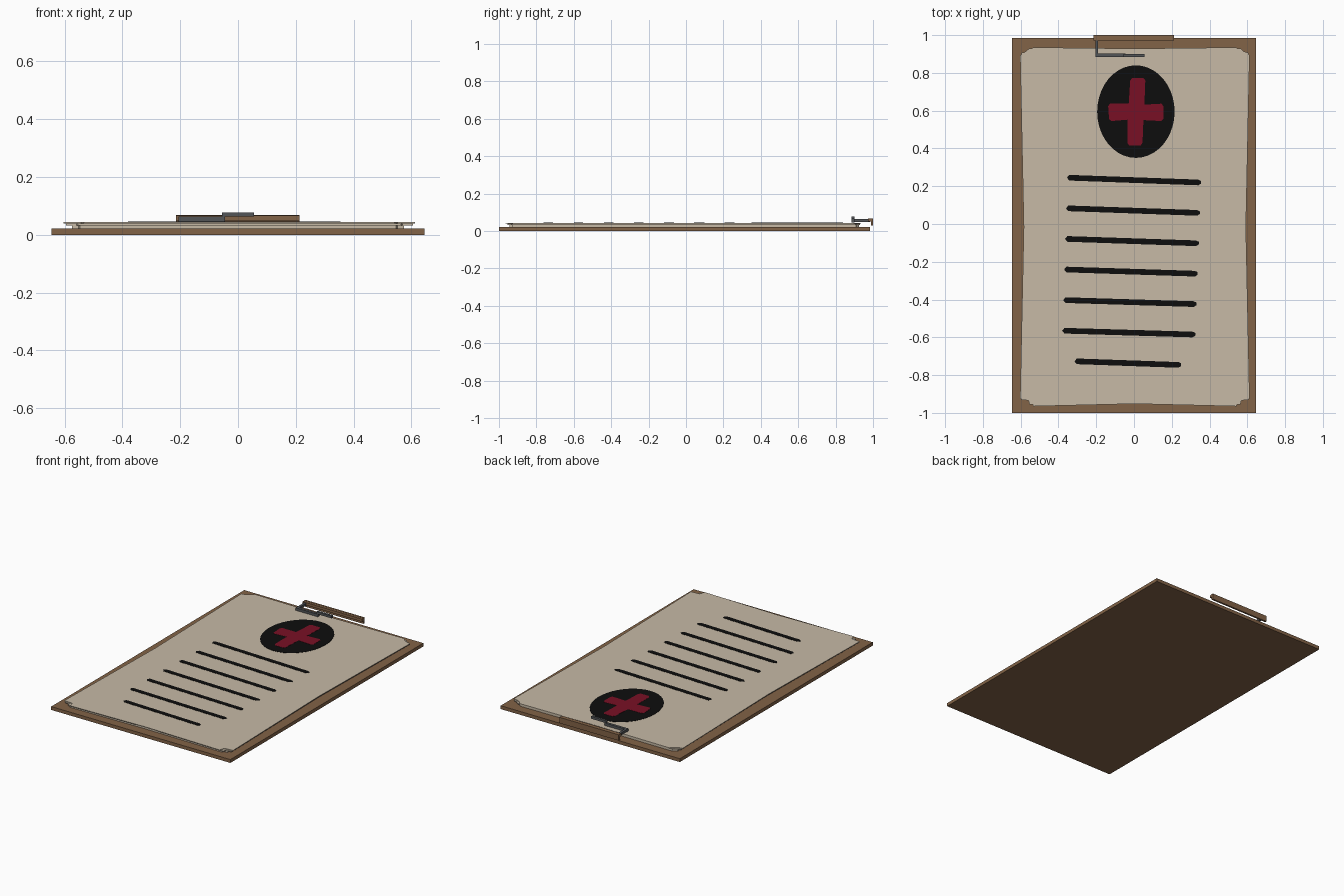
import bpy, bmesh, math

if "Cube" in bpy.data.objects:
    bpy.data.objects.remove(bpy.data.objects["Cube"])


def material(name, r, g, b):
    m = bpy.data.materials.new(name)
    m.diffuse_color = (r, g, b, 1)
    m.use_nodes = True
    m.node_tree.nodes["Principled BSDF"].inputs["Base Color"].default_value = m.diffuse_color
    return m


WOOD = material("brown wood", 0.225, 0.125, 0.063)
PAPER = material("aged paper", 0.57, 0.49, 0.38)
INK = material("black ink", 0.004, 0.004, 0.004)
RED = material("dark red", 0.19, 0.005, 0.018)
METAL = material("grey metal", 0.085, 0.09, 0.095)


def slab(name, outline, z0, z1, mat):
    """Extrude a counter-clockwise outline from z0 up to z1."""
    bm = bmesh.new()
    face = bm.faces.new([bm.verts.new((x, y, z0)) for x, y in outline])
    ext = bmesh.ops.extrude_face_region(bm, geom=[face])
    for v in ext["geom"]:
        if isinstance(v, bmesh.types.BMVert):
            v.co.z = z1
    bmesh.ops.recalc_face_normals(bm, faces=bm.faces)
    me = bpy.data.meshes.new(name)
    bm.to_mesh(me)
    bm.free()
    me.materials.append(mat)
    ob = bpy.data.objects.new(name, me)
    bpy.context.collection.objects.link(ob)
    return ob


def box(name, x0, x1, y0, y1, z0, z1, mat):
    return slab(name, [(x0, y0), (x1, y0), (x1, y1), (x0, y1)], z0, z1, mat)


# Wooden board
box("board", -0.645, 0.645, -1.0, 0.985, 0.0, 0.022, WOOD)

# Stack of worn sheets, edges bowed slightly inward
def sheet(x0, x1, y0, y1, bow, nick):
    xm, ym = (x0 + x1) / 2, (y0 + y1) / 2
    return [(x0 + nick * 1.4, y0), (xm, y0 + bow), (x1 - nick * 1.4, y0),
            (x1 - nick * 1.2, y0 + nick * 0.7), (x1, y0 + nick * 0.8),
            (x1 - bow * 1.5, ym), (x1, y1 - nick * 0.8),
            (x1 - nick * 0.9, y1 - nick * 0.5), (x1 - nick * 1.4, y1),
            (xm, y1 - bow * 0.5), (x0 + nick * 1.4, y1),
            (x0 + nick * 0.5, y1 - nick * 0.7), (x0, y1 - nick * 0.8),
            (x0 + bow * 1.5, ym), (x0, y0 + nick * 0.8),
            (x0 + nick * 1.2, y0 + nick * 0.7)]


slab("bottom_sheet", sheet(-0.575, 0.575, -0.945, 0.925, 0.008, 0.02), 0.022, 0.033, PAPER)
slab("middle_sheet", sheet(-0.595, 0.605, -0.955, 0.93, 0.012, 0.03), 0.033, 0.039, PAPER)
slab("top_sheet", sheet(-0.603, 0.612, -0.965, 0.935, 0.013, 0.05), 0.040, 0.044, PAPER)

# Round emblem with a hand-drawn cross
CX, CY = 0.01, 0.595
slab("emblem_disc", [(CX + 0.205 * math.cos(a), CY + 0.245 * math.sin(a))
                     for a in (i * math.tau / 40 for i in range(40))],
     0.0435, 0.0455, INK)
cross = [(-0.035, 0.43), (-0.025, 0.415), (0.035, 0.415), (0.045, 0.43), (0.05, 0.55),
         (0.145, 0.545), (0.155, 0.555), (0.155, 0.625), (0.145, 0.637), (0.055, 0.632),
         (0.06, 0.76), (0.05, 0.772), (-0.01, 0.772), (-0.02, 0.76), (-0.028, 0.638),
         (-0.125, 0.638), (-0.137, 0.625), (-0.132, 0.555), (-0.12, 0.545), (-0.035, 0.552)]
slab("emblem_cross", cross, 0.045, 0.0465, RED)

# Slanted ink strokes standing for written lines
for i in range(7):
    last = i == 6
    xa, xb = (-0.315, 0.25) if last else (-0.355 - 0.005 * i, 0.355 - 0.006 * i)
    ya, yb = 0.245 - 0.162 * i, 0.22 - 0.161 * i
    h = 0.015
    slab(f"ink_line_{i + 1}",
         [(xa, ya), (xa + 0.012, ya - h), (xb - 0.015, yb - h), (xb, yb - 0.006),
          (xb, yb + 0.008), (xb - 0.015, yb + h), (xa + 0.012, ya + h)],
         0.0435, 0.0455, INK)

# Wooden clip bar at the top edge: upper ledge and rear lip
box("clip_bar", -0.215, 0.212, 0.972, 0.992, 0.050, 0.067, WOOD)
box("clip_lip", -0.215, 0.212, 0.988, 1.0, 0.030, 0.068, WOOD)

# Bent metal clip arm
box("clip_arm", -0.205, -0.19, 0.885, 0.985, 0.048, 0.063, METAL)
box("clip_wire_low", -0.205, -0.045, 0.885, 0.902, 0.046, 0.063, METAL)
box("clip_wire_high", -0.055, 0.055, 0.885, 0.90, 0.063, 0.078, METAL)
